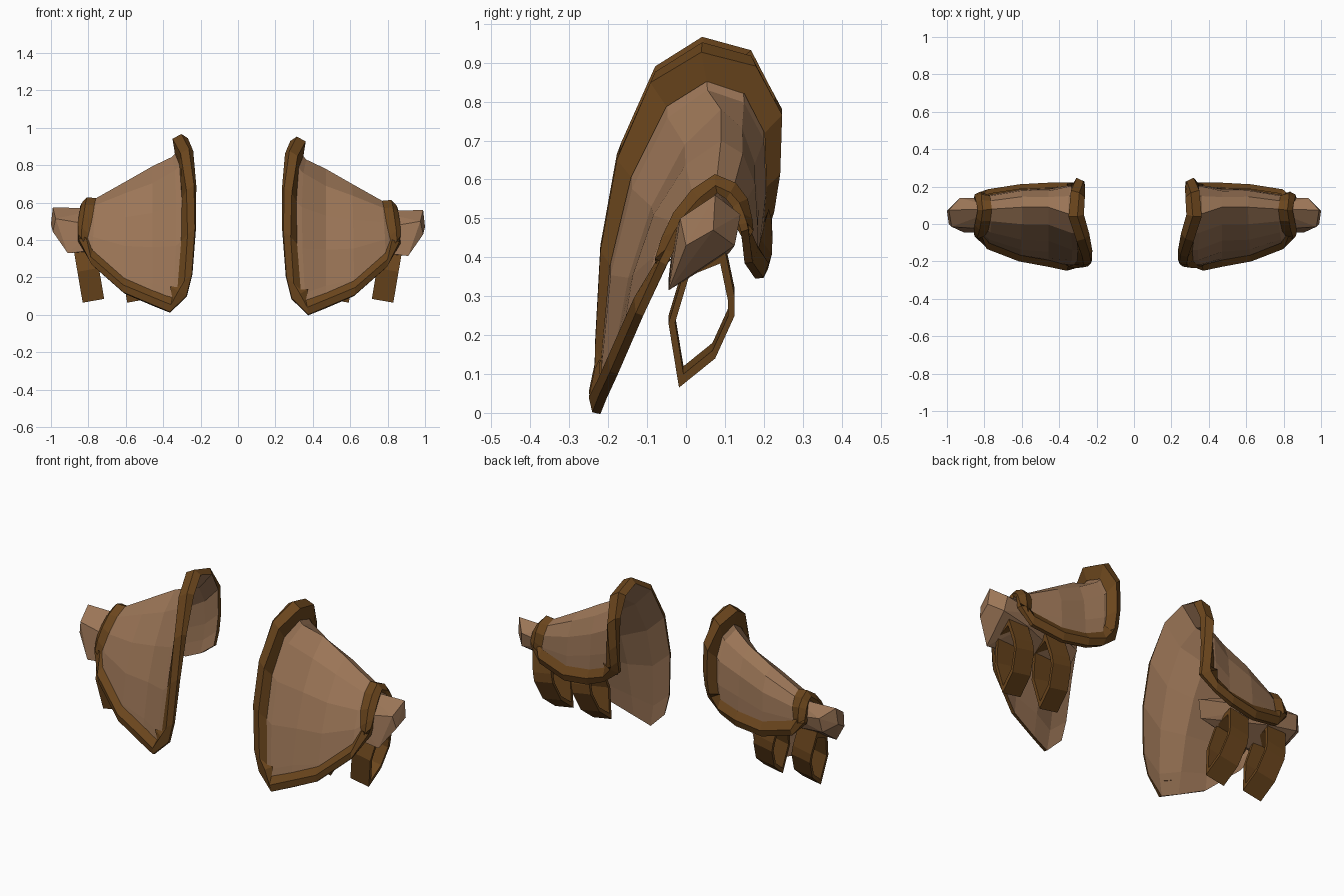
import bpy, bmesh, math
from mathutils import Vector

if "Cube" in bpy.data.objects:
    bpy.data.objects.remove(bpy.data.objects["Cube"])


def material(name, rgb):
    m = bpy.data.materials.new(name)
    m.diffuse_color = (*rgb, 1)
    m.use_nodes = True
    m.node_tree.nodes["Principled BSDF"].inputs["Base Color"].default_value = m.diffuse_color
    return m


TAN = material("tan_leather", (0.33, 0.18, 0.095))
BROWN = material("brown_leather", (0.145, 0.060, 0.012))

# Arch shape: front half and back half as (y fraction, height fraction)
FRONT = [(0, 0), (0, .14), (.08, .43), (.28, .70), (.62, .92), (1, 1)]
BACK = [(.65, .93), (1, .70), (1.03, .38), (.97, .17), (.85, 0)]

# Arches from neck to arm: end x, top x, front bow, back bow, straightness,
# front (y, z), top (y, z), back (y, z)
ARCHES = [
    (.285, .28, -.05, -.01, 0, (-.215, .085), (.05, .93), (.195, .48)),
    (.375, .365, -.03, -.01, .05, (-.22, -.003), (.055, .83), (.205, .41)),
    (.47, .47, 0, 0, .35, (-.205, .035), (.09, .78), (.20, .365)),
    (.62, .61, 0, 0, .2, (-.175, .10), (.09, .70), (.19, .345)),
    (.79, .77, 0, 0, .2, (-.11, .25), (.08, .61), (.16, .385)),
    (.868, .84, 0, 0, .65, (-.05, .38), (.08, .565), (.145, .465)),
]


def arch(xe, xt, bow_f, bow_b, straight, f, t, k):
    pts = []
    for n, (a, b) in enumerate(FRONT + BACK):
        front = n < len(FRONT)
        lin = n / 5 if front else (n - 5) / 5
        a += (lin - a) * straight
        b += ((lin if front else 1 - lin) - b) * straight
        bow = (bow_f if front else bow_b) * abs(math.sin(n * math.pi / 5))
        x = xe + (xt - xe) * b * b + bow
        if front:
            pts.append(Vector((x, f[0] + (t[0] - f[0]) * a, f[1] + (t[1] - f[1]) * b)))
        else:
            pts.append(Vector((x, t[0] + (k[0] - t[0]) * a, k[1] + (t[1] - k[1]) * b)))
    return pts


def make(name, verts, faces, mat, side, shift=(0, 0, 0), hull=False):
    """Build one part on the given side, mirrored in x when side is -1."""
    bm = bmesh.new()
    vs = [bm.verts.new((v[0] * side + shift[0], v[1] + shift[1], v[2] + shift[2])) for v in verts]
    if hull:
        bmesh.ops.convex_hull(bm, input=vs)
        loose = [v for v in bm.verts if not v.link_faces]
        bmesh.ops.delete(bm, geom=loose, context='VERTS')
    else:
        for f in faces:
            bm.faces.new([vs[i] for i in (f if side > 0 else f[::-1])])
    if hull or name.endswith("strap"):
        bmesh.ops.recalc_face_normals(bm, faces=bm.faces[:])
    me = bpy.data.meshes.new(name)
    bm.to_mesh(me)
    bm.free()
    me.materials.append(mat)
    ob = bpy.data.objects.new(name, me)
    bpy.context.collection.objects.link(ob)
    return ob


grid = [arch(*a) for a in ARCHES]
NI, NJ = len(grid), len(grid[0])
shell_v = [p for row in grid for p in row]
shell_f = [(i * NJ + j, (i + 1) * NJ + j, (i + 1) * NJ + j + 1, i * NJ + j + 1)
           for i in range(NI - 1) for j in range(NJ - 1)]

# Raised trim swept around the open border of the shell
border = ([(0, j) for j in range(NJ)] + [(i, NJ - 1) for i in range(1, NI)]
          + [(NI - 1, j) for j in range(NJ - 2, -1, -1)] + [(i, 0) for i in range(NI - 2, 0, -1)])
PROFILE = [(0, 0), (.005, .042), (.055, .062), (.105, .003)]   # (inward, outward)
trim_v, trim_f = [], []
for i, j in border:
    p = grid[i][j]
    i0, i1 = max(i - 1, 0), min(i + 1, NI - 1)
    j0, j1 = max(j - 1, 0), min(j + 1, NJ - 1)
    n = (grid[i1][j] - grid[i0][j]).cross(grid[i][j1] - grid[i][j0]).normalized()
    if n.dot(p - Vector((.45, .03, .3))) < 0:
        n = -n
    d = Vector()
    if i in (0, NI - 1):
        d += (grid[1 if i == 0 else NI - 2][j] - p).normalized()
    if j in (0, NJ - 1):
        d += (grid[i][1 if j == 0 else NJ - 2] - p).normalized()
    d.normalize()
    top = 0.25 + 0.75 * min(1, p.z / .9) ** 2
    wide, high = (1, top) if i == 0 else (.78, .5)
    trim_v += [p + d * a * wide + n * b * high for a, b in PROFILE]
K, N = len(PROFILE), len(border)
for s in range(N):
    e = (s + 1) % N
    trim_f += [(s * K + q, s * K + q + 1, e * K + q + 1, e * K + q) for q in range(K - 1)]

# Faceted sleeve at the arm end, tapering to a point inside the shell
SLEEVE = [(.72, .08, .555), (.99, .075, .56), (1.0, .07, .47),
          (.74, -.03, .46), (.975, -.015, .50), (.99, .0, .43),
          (.91, -.045, .315), (.78, -.045, .33),
          (.74, .135, .48), (.93, .14, .51), (.94, .125, .43), (.78, .11, .41),
          (.39, .03, .45), (.42, .01, .36)]

# Strap loop outline in (y, z)
LOOP = [(.10, .42), (.125, .30), (.125, .25), (.075, .14), (-.018, .065), (-.045, .23), (.0, .38)]


def strap(x0, width):
    c = Vector((.04, .24))
    verts, faces = [], []
    for y, z in LOOP:
        o = Vector((y, z))
        inner = c + (o - c) * .80
        for w in (0, width):
            for q in (o, inner):
                verts.append((x0 + w + .17 * (q.y - .08), q.x, q.y + .02 * (w == 0)))
    m = len(LOOP)
    for s in range(m):
        a, b = s * 4, (s + 1) % m * 4
        for u, v in ((0, 1), (1, 3), (3, 2), (2, 0)):
            faces.append((a + u, a + v, b + v, b + u))
    return verts, faces


for side, label, shift in ((1, "right", (0, 0, 0)), (-1, "left", (.012, 0, .014))):
    make(label + "_shoulder_shell", shell_v, shell_f, TAN, side, shift)
    make(label + "_shell_trim", trim_v, trim_f, BROWN, side, shift)
    make(label + "_sleeve", SLEEVE, [], TAN, side, (0, 0, shift[2]), hull=True)
    for pos, x0 in (("outer", .718), ("inner", .48)):
        make(f"{label}_{pos}_strap", *strap(x0, .115), BROWN, side)
